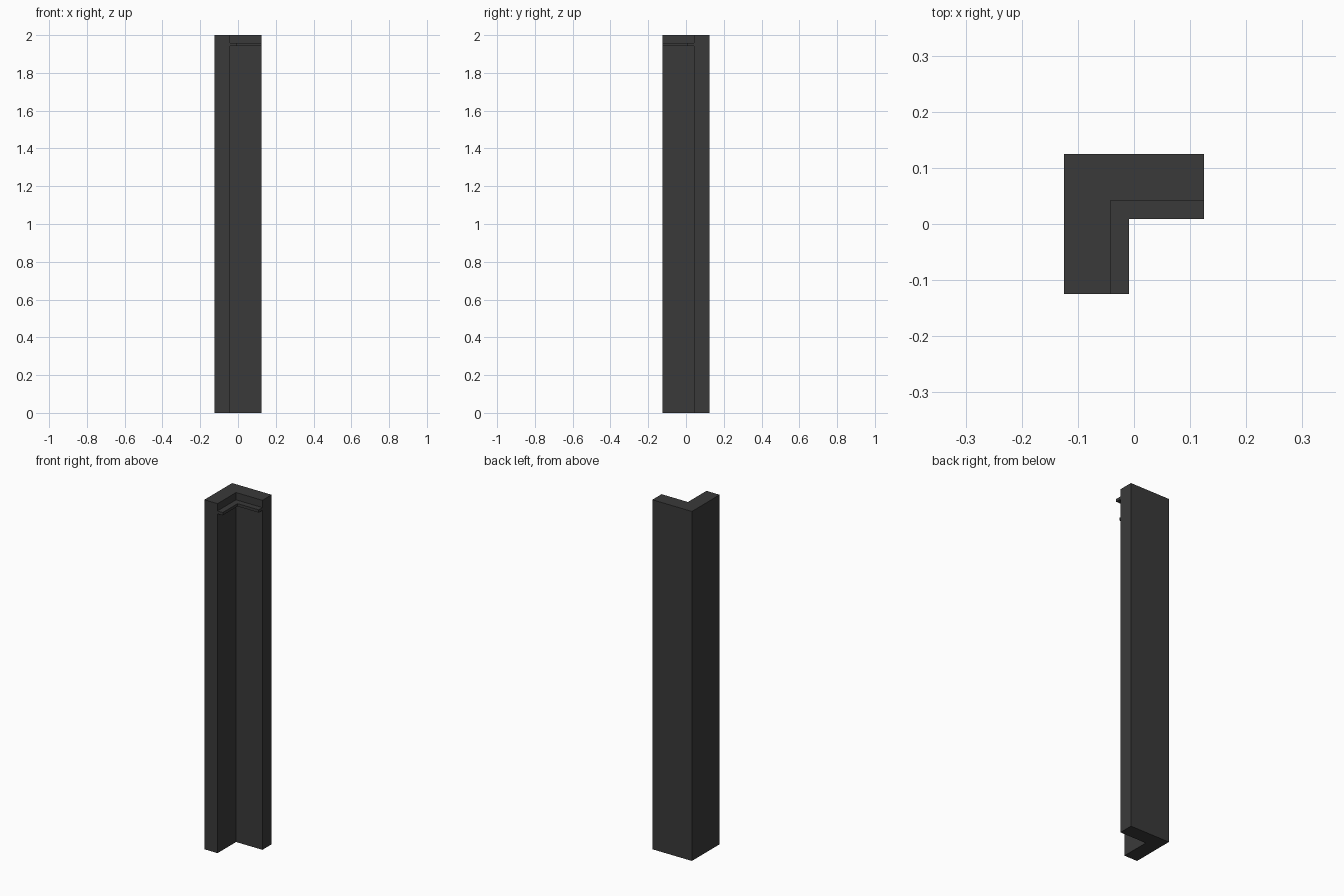
import bpy
import bmesh

cube = bpy.data.objects.get("Cube")
if cube:
    bpy.data.objects.remove(cube, do_unlink=True)

# Single dark grey finish
grey = bpy.data.materials.new("dark_grey")
grey.use_nodes = True
colour = (0.042, 0.042, 0.042, 1)
grey.diffuse_color = colour
grey.node_tree.nodes["Principled BSDF"].inputs["Base Color"].default_value = colour

HALF = 0.125      # half the outer width
INNER = 0.042     # inner faces of the column
LIP = 0.009       # inner edge of the ledge


def angle_prism(name, outer, inner, bottom, top):
    """L-shaped prism whose arms run to the +x and -y ends."""
    outline = [(-outer, outer), (-outer, -HALF), (-inner, -HALF),
               (-inner, inner), (HALF, inner), (HALF, outer)]
    bm = bmesh.new()
    base = bm.faces.new([bm.verts.new((x, y, bottom)) for x, y in outline])
    grown = bmesh.ops.extrude_face_region(bm, geom=[base])["geom"]
    verts = [v for v in grown if isinstance(v, bmesh.types.BMVert)]
    bmesh.ops.translate(bm, verts=verts, vec=(0, 0, top - bottom))
    bmesh.ops.recalc_face_normals(bm, faces=bm.faces)
    mesh = bpy.data.meshes.new(name)
    bm.to_mesh(mesh)
    bm.free()
    mesh.materials.append(grey)
    obj = bpy.data.objects.new(name, mesh)
    bpy.context.collection.objects.link(obj)
    return obj


# Corner column and the thin ledge along its inner faces
angle_prism("corner_column", HALF, INNER, 0, 2)
angle_prism("inner_ledge", INNER, LIP, 1.942, 1.958)
